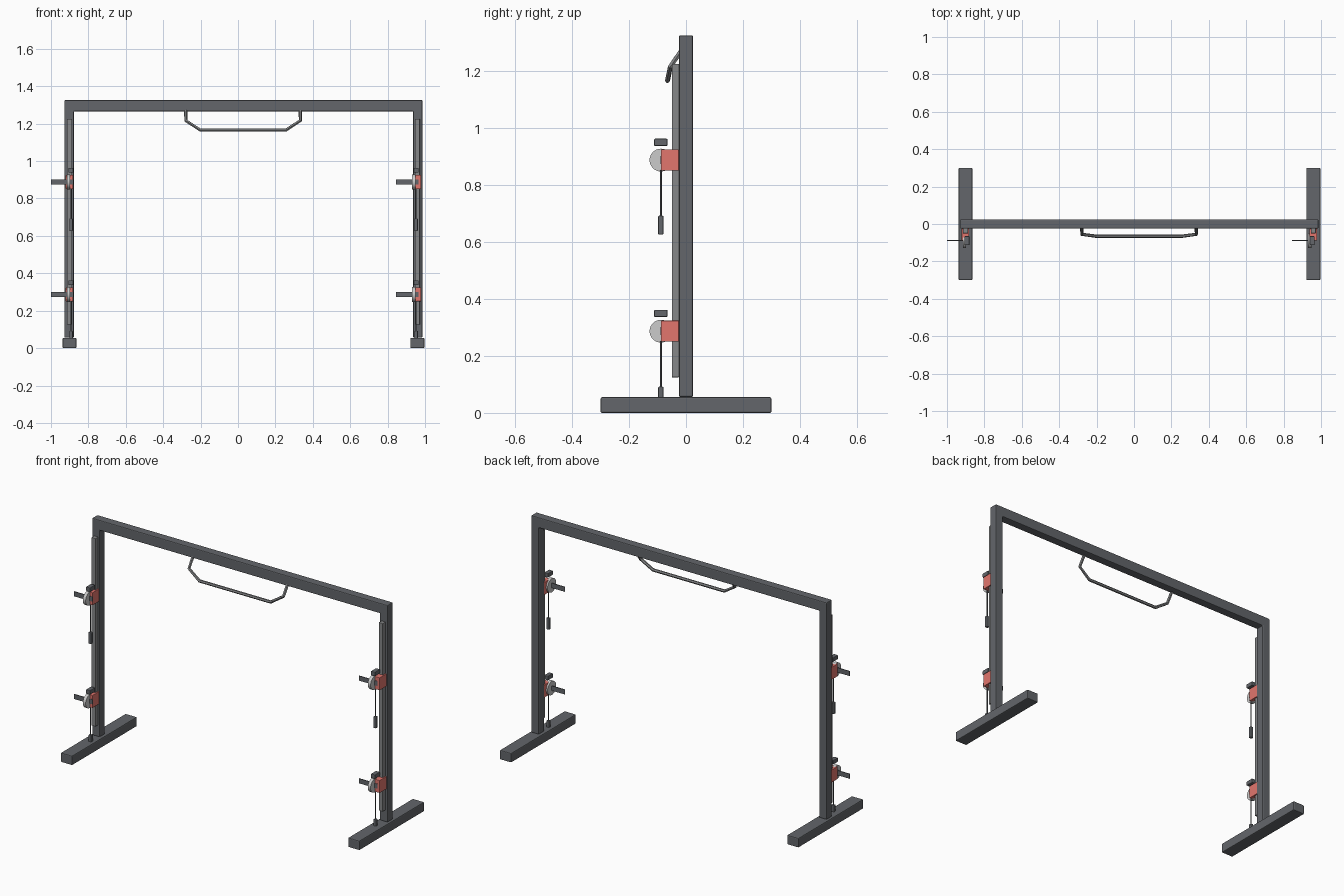
import bpy, bmesh, math

if "Cube" in bpy.data.objects:
    bpy.data.objects.remove(bpy.data.objects["Cube"])


def material(name, r, g, b):
    m = bpy.data.materials.new(name)
    m.diffuse_color = (r, g, b, 1)
    m.use_nodes = True
    m.node_tree.nodes["Principled BSDF"].inputs["Base Color"].default_value = m.diffuse_color
    return m


dark = material("dark_grey_steel", 0.125, 0.133, 0.145)
mid = material("mid_grey_metal", 0.24, 0.245, 0.25)
pale = material("pale_grey_cam", 0.68, 0.68, 0.7)
red = material("red_housing", 0.76, 0.18, 0.155)

CX = 0.029            # frame centre
POSTS = {"left": -0.901, "right": 0.959}
SHIFT = {"left": 0.0, "right": 1.845}   # mechanism offset per side


def finish(name, bm, bevel=0.0, mat=dark):
    bmesh.ops.recalc_face_normals(bm, faces=bm.faces)
    me = bpy.data.meshes.new(name)
    bm.to_mesh(me)
    bm.free()
    ob = bpy.data.objects.new(name, me)
    bpy.context.collection.objects.link(ob)
    me.materials.append(mat)
    if bevel:
        m = ob.modifiers.new("bevel", 'BEVEL')
        m.width, m.segments = bevel, 2
        m.limit_method = 'ANGLE'
    return ob


def box(name, x, y, z, bevel=0.0, mat=dark):
    bm = bmesh.new()
    bmesh.ops.create_cube(bm, size=1)
    for v in bm.verts:
        for i, (a, b) in enumerate((x, y, z)):
            v.co[i] = (a + b) / 2 + v.co[i] * (b - a)
    return finish(name, bm, bevel, mat)


def cylinder(name, centre, radius, length, axis, mat, sides=32):
    rot = (0, math.pi / 2, 0) if axis == 'X' else (0, 0, 0)
    bpy.ops.mesh.primitive_cylinder_add(vertices=sides, radius=radius, depth=length,
                                        location=centre, rotation=rot)
    ob = bpy.context.object
    ob.name = name
    ob.data.materials.append(mat)
    bpy.ops.object.shade_smooth_by_angle()
    return ob


# Gate frame: one U-shaped profile, extruded front to back
W, H, T, B = 0.957, 1.326, 0.05, 0.056
profile = [(-W, B), (-W, H), (W, H), (W, B), (W - T, B), (W - T, H - 0.06),
           (-W + T, H - 0.06), (-W + T, B)]
bm = bmesh.new()
face = bm.faces.new([bm.verts.new((CX + x, -0.025, z)) for x, z in profile])
ext = bmesh.ops.extrude_face_region(bm, geom=[face])
bmesh.ops.translate(bm, vec=(0, 0.05, 0),
                    verts=[g for g in ext["geom"] if isinstance(g, bmesh.types.BMVert)])
finish("gate_frame", bm, 0.005)

for side, px in POSTS.items():
    # Foot and guide rail
    box(side + "_foot", (px - 0.037, px + 0.037), (-0.3, 0.3), (0, 0.055), 0.005)
    box(side + "_rail", (px - 0.013, px + 0.013), (-0.05, -0.024), (0.125, 1.226), 0.002, mid)
    s = SHIFT[side]
    for level, z in (("lower", 0.287), ("upper", 0.888)):
        n = side + "_" + level
        # Clamp housing with round cam and lever
        box(n + "_housing", (px - 0.02, px + 0.02), (-0.088, -0.025),
            (z - 0.037, z + 0.037), 0.002, red)
        cylinder(n + "_cam", (s - 0.906, -0.088, z), 0.04, 0.018, 'X', pale)
        box(n + "_lever", (s - 1.0, s - 0.88), (-0.09, -0.086), (z - 0.014, z + 0.014))
        # Top tab, pull cord and grip
        box(n + "_tab", (s - 0.906, s - 0.88), (-0.112, -0.065), (z + 0.05, z + 0.075), 0.003)
        cylinder(n + "_cord", (s - 0.893, -0.088, z - 0.115), 0.003, 0.16, 'Z', dark, 12)
        box(n + "_grip", (s - 0.902, s - 0.883), (-0.098, -0.079),
            (z - 0.262, z - 0.195), 0.004)

# Bent tube hanging below the beam
half = [(-0.306, -0.015, 1.275), (-0.306, -0.055, 1.216), (-0.231, -0.065, 1.167)]
path = half + [(-x, y, z) for x, y, z in reversed(half)]
cu = bpy.data.curves.new("hanging_bar", 'CURVE')
cu.dimensions = '3D'
cu.bevel_depth, cu.bevel_resolution = 0.009, 1
cu.use_fill_caps = True
cu.materials.append(mid)
sp = cu.splines.new('POLY')
sp.points.add(len(path) - 1)
for p, (x, y, z) in zip(sp.points, path):
    p.co = (CX - 0.002 + x, y, z, 1)
sp.use_smooth = False
bar = bpy.data.objects.new("hanging_bar", cu)
bpy.context.collection.objects.link(bar)
